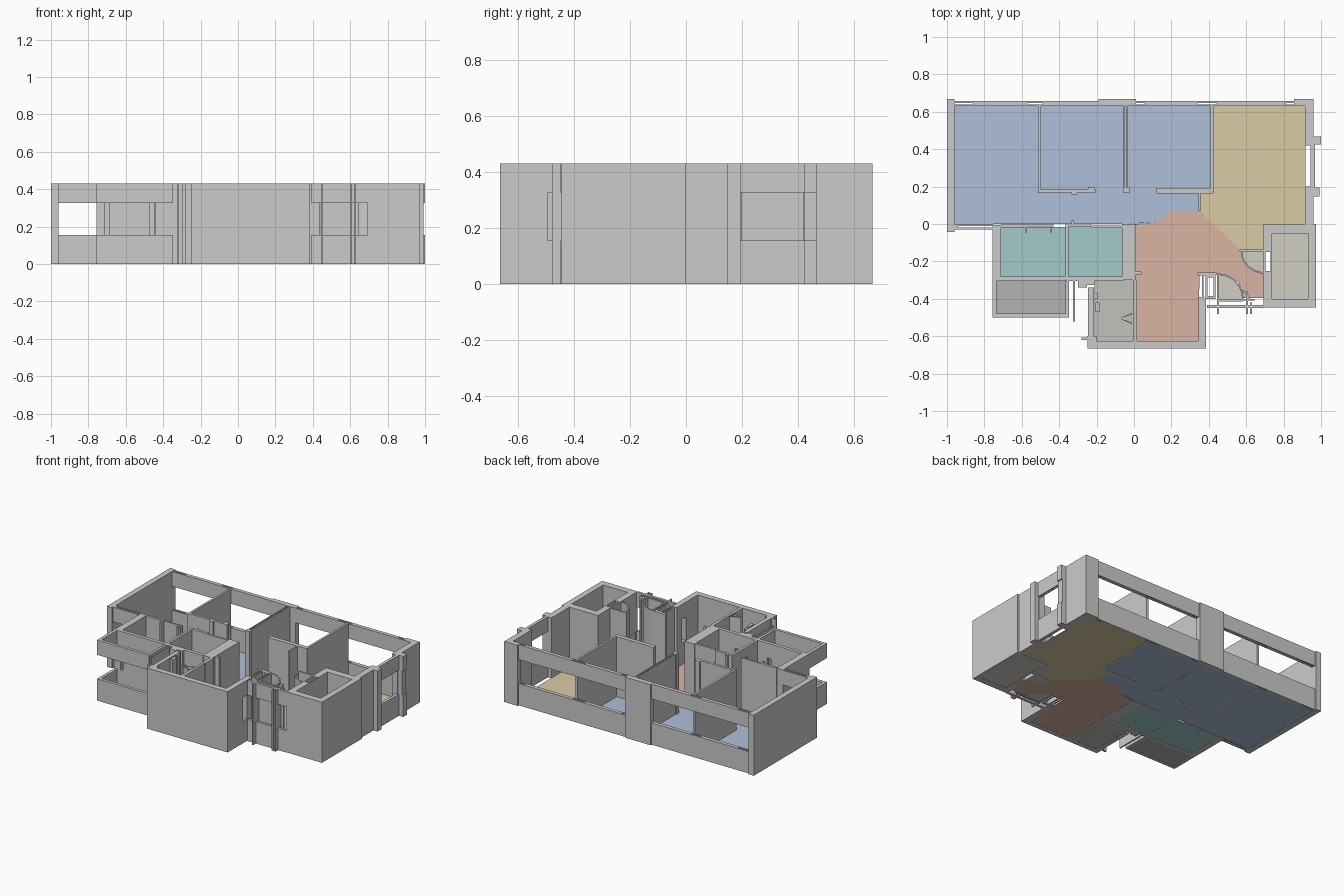
import bpy, bmesh
from math import cos, sin, radians

H = 0.43                # wall height
SILL, HEAD = 0.155, 0.325   # window opening


def finish(name, bm, mat=None):
    bmesh.ops.recalc_face_normals(bm, faces=bm.faces)
    me = bpy.data.meshes.new(name)
    bm.to_mesh(me)
    bm.free()
    ob = bpy.data.objects.new(name, me)
    bpy.context.collection.objects.link(ob)
    if mat:
        me.materials.append(mat)
    return ob


def prism(bm, pts, z0, z1):
    face = bm.faces.new([bm.verts.new((x, y, z0)) for x, y in pts])
    ext = bmesh.ops.extrude_face_region(bm, geom=[face], use_keep_orig=True)
    top = [v for v in ext['geom'] if isinstance(v, bmesh.types.BMVert)]
    bmesh.ops.translate(bm, verts=top, vec=(0, 0, z1 - z0))


def rect(x0, x1, y0, y1):
    return [(x0, y0), (x1, y0), (x1, y1), (x0, y1)]


def walls(name, rects, window=False):
    """Boxes from plan rectangles; window=True leaves the opening between sill and header."""
    bm = bmesh.new()
    for r in rects:
        for z0, z1 in ([(0, SILL), (HEAD, H)] if window else [(0, H)]):
            prism(bm, rect(*r), z0, z1)
    return finish(name, bm)


def arc_wall(name, cx, cy, r, a0, a1, t=0.008, n=10):
    ang = [radians(a0 + (a1 - a0) * i / n) for i in range(n + 1)]
    bm = bmesh.new()
    for a, b in zip(ang, ang[1:]):
        prism(bm, [(cx + q * cos(s), cy + q * sin(s))
                   for q, s in ((r, a), (r, b), (r - t, b), (r - t, a))], 0, H)
    bmesh.ops.remove_doubles(bm, verts=bm.verts, dist=1e-5)
    return finish(name, bm)


def material(name, *rgb):
    m = bpy.data.materials.new(name)
    m.diffuse_color = (*rgb, 1)
    return m


def floor(name, pts, mat):
    bm = bmesh.new()
    prism(bm, pts, 0.001, 0.003)
    return finish(name, bm, mat)


# Floors
blue = material("blue", .42, .53, .70)
gold = material("gold", .70, .60, .37)
clay = material("clay", .70, .46, .37)
teal = material("teal", .37, .60, .60)
slate = material("slate", .45, .45, .45)
sage = material("sage", .53, .55, .50)
stone = material("stone", .64, .61, .55)

floor("bedroom_floor_left", [(-.96, 0), (-.40, 0), (-.40, .175), (-.505, .175),
                             (-.505, .632), (-.96, .632)], blue)
floor("bedroom_floor_middle", [(-.40, 0), (-.04, 0), (-.04, .632), (-.505, .632),
                               (-.505, .175), (-.40, .175)], blue)
floor("bedroom_floor_right", [(-.04, 0), (.12, .01), (.19, .07), (.35, .07), (.35, .175),
                              (.418, .175), (.418, .632), (-.04, .632)], blue)
floor("lounge_floor", [(.35, .07), (.57, -.14), (.695, -.14), (.695, 0), (.917, 0),
                       (.917, .632), (.418, .632), (.418, .175), (.35, .175)], gold)
floor("hall_floor", [(.01, 0), (.12, .01), (.19, .07), (.35, .07), (.57, -.14), (.60, -.22),
                     (.695, -.26), (.695, -.395), (.58, -.395), (.56, -.31), (.45, -.265),
                     (.35, -.265), (.345, -.63), (.01, -.63)], clay)
floor("bath_floor_left", rect(-.712, -.36, -.285, -.015), teal)
floor("bath_floor_right", rect(-.355, -.06, -.285, -.015), teal)
floor("balcony_floor", rect(-.735, -.36, -.48, -.30), slate)
floor("kitchen_floor", rect(-.212, 0, -.625, -.30), sage)
floor("lift_floor", rect(.738, .93, -.402, -.048), stone)
for nm, cx, cy, r, a0 in (("lift_door_floor", .695, -.14, .12, 180),
                          ("entry_door_floor", .45, -.40, .13, 0)):
    floor(nm, [(cx, cy)] + [(cx + r * cos(radians(a0 + 9 * i)), cy + r * sin(radians(a0 + 9 * i)))
                            for i in range(11)], stone)

# Back wall with two long windows, cavity slits and piers
walls("back_piers", [(-.19, .01, .63, .668), (.855, .96, .63, .668), (-1, -.96, -.042, .668)])
walls("back_window_wall", [
    (-.96, -.19, .63, .638), (-.96, -.19, .647, .657),
    (.01, .855, .63, .638), (.01, .855, .647, .657),
    (-.86, -.57, .638, .647), (-.49, -.19, .638, .647),
    (.055, .34, .638, .647), (.44, .812, .638, .647)], True)

# Right wall with window
walls("right_wall", [(.915, .96, .42, .64), (.915, .96, 0, .2),
                     (.93, .992, .148, .195), (.93, .99, .425, .468)])
walls("right_window_wall", [(.945, .967, .195, .425), (.985, 1.0, .425, .468)], True)

# Left front window wall
walls("left_front_window_wall", [(-.96, -.755, -.01, .0), (-.96, -.755, -.03, -.02),
                                 (-.96, -.94, -.02, -.01)], True)

# Bedroom partitions
walls("bedroom_partitions", [
    (-.512, -.497, .165, .632), (-.505, -.205, .168, .185),
    (-.055, -.048, .17, .632), (-.042, -.034, .17, .632), (-.06, -.025, .165, .195),
    (.12, .42, .163, .193), (.41, .425, .165, .632), (.345, .355, .07, .165),
    (-.335, -.305, .157, .17), (-.245, -.21, .185, .198)])

# Bathroom walls and door jambs
walls("bath_walls", [
    (-.757, -.71, -.305, -.005), (-.71, -.58, -.02, -.003), (-.58, -.43, -.014, -.003),
    (-.365, -.23, -.015, .003), (-.23, -.06, -.022, -.008),
    (-.583, -.573, -.045, -.003), (-.45, -.44, -.045, -.01), (-.335, -.32, -.015, .02),
    (-.367, -.349, -.30, -.01), (-.065, .01, -.30, 0),
    (-.69, -.47, -.305, -.28), (-.44, -.365, -.305, -.28), (-.36, -.30, -.305, -.28),
    (-.19, -.06, -.305, -.28)])
walls("bath_window_wall", [(-.71, -.69, -.305, -.28), (-.47, -.44, -.305, -.28),
                           (-.30, -.19, -.305, -.28)], True)

# Balcony parapet and upper band
walls("balcony_band", [(-.757, -.735, -.50, -.305), (-.365, -.347, -.50, -.305),
                       (-.735, -.365, -.50, -.478)], True)

# Kitchen walls, screen and fittings
walls("kitchen_walls", [
    (-.248, -.212, -.665, -.60), (-.245, -.215, -.60, -.34), (-.212, .385, -.665, -.625),
    (-.006, .016, -.625, -.52), (-.006, .016, -.39, -.30), (.01, .04, -.27, -.255),
    (-.325, -.316, -.52, -.305), (-.30, -.25, -.34, -.325), (-.28, -.248, -.62, -.607),
    (-.212, -.195, -.40, -.37), (-.205, -.185, -.47, -.42), (-.222, -.20, -.635, -.60)])
walls("kitchen_window_wall", [(-.30, -.21, -.325, -.30)], True)
walls("kitchen_door_wall", [(-.003, .013, -.52, -.39)])
bm = bmesh.new()
for s in (-1, 1):
    prism(bm, [(-.08, -.505), (-.01, -.505 + s * .03), (-.01, -.505 + s * .02)], 0, H)
finish("kitchen_door_leaves", bm)

# Dining room right wall with window
walls("dining_right_wall", [(.345, .385, -.665, -.495), (.345, .385, -.45, -.39),
                            (.363, .372, -.39, -.27), (.34, .44, -.275, -.258)])
walls("dining_window", [(.345, .385, -.495, -.45)], True)

# Service shaft and entry screen
walls("service_shaft", [(.383, .393, -.40, -.27), (.425, .435, -.40, -.27),
                        (.383, .435, -.285, -.27), (.383, .435, -.40, -.385),
                        (.445, .455, -.44, -.265)])
walls("entry_screen", [(.455, .58, -.415, -.402), (.445, .455, -.48, -.44),
                       (.60, .61, -.48, -.36), (.58, .645, -.41, -.40), (.62, .63, -.48, -.42)])
walls("entry_window_wall", [(.39, .695, -.45, -.432)], True)
arc_wall("entry_door_swing", .45, -.40, .135, 0, 90)
arc_wall("meter_door_swing", .56, -.41, .06, 0, 70)
arc_wall("lift_door_swing", .695, -.14, .125, 180, 270)
walls("lift_door_jamb", [(.565, .695, -.147, -.137)])

# Lift shaft with a slot in its left wall
walls("lift_shaft", [
    (.93, .972, -.447, 0), (.738, .93, -.447, -.40), (.692, .93, -.05, 0),
    (.692, .738, -.447, -.25), (.692, .738, -.15, -.05),
    (.692, .702, -.25, -.15), (.73, .738, -.25, -.15)])
